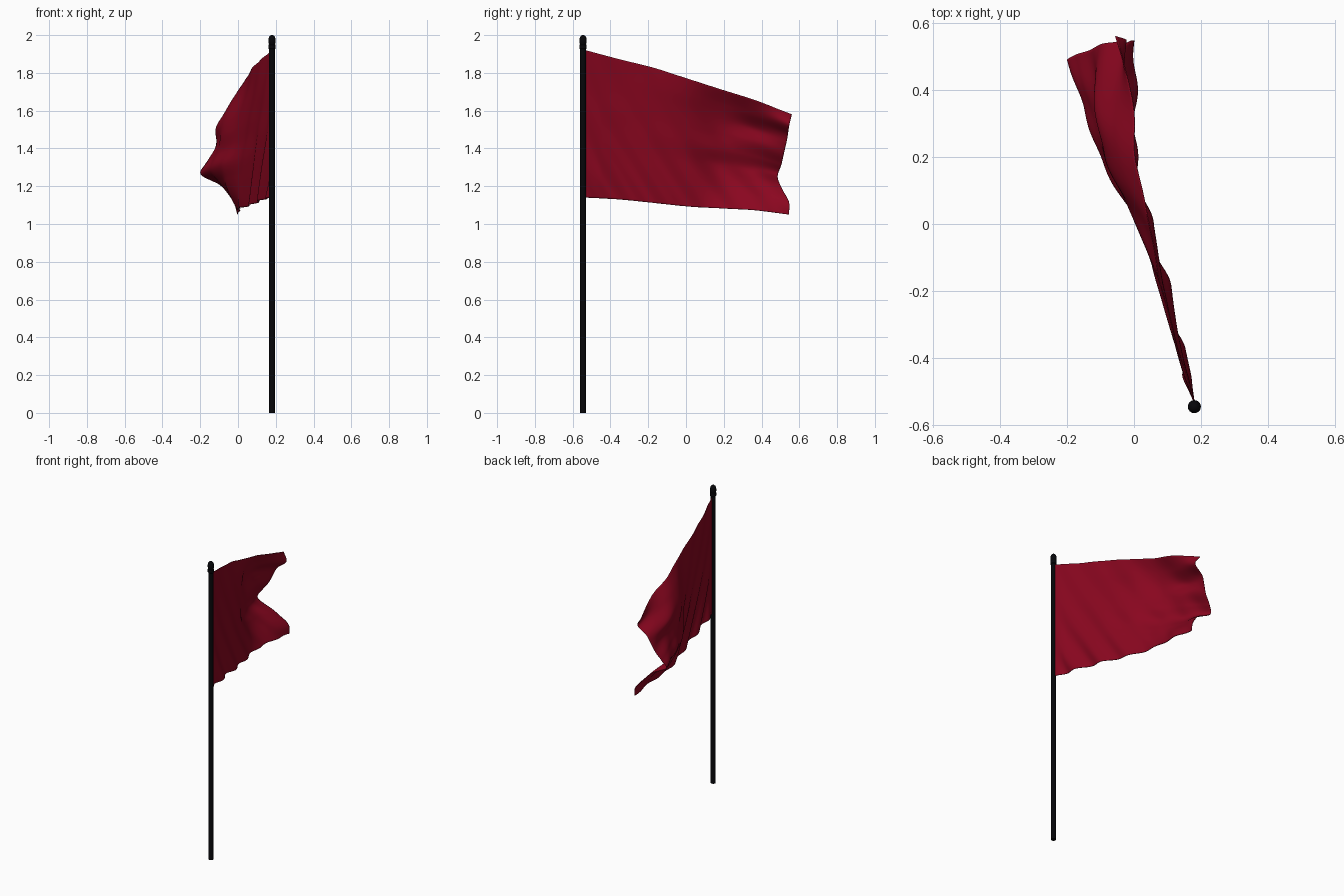
import bpy, bmesh, math

if "Cube" in bpy.data.objects:
    bpy.data.objects.remove(bpy.data.objects["Cube"])

def material(name, rgb):
    m = bpy.data.materials.new(name)
    m.diffuse_color = (*rgb, 1)
    m.use_nodes = True
    m.node_tree.nodes["Principled BSDF"].inputs["Base Color"].default_value = m.diffuse_color
    return m

RED = material("crimson cloth", (0.255, 0.002, 0.014))
BLACK = material("black metal", (0.002, 0.002, 0.003))
PX, PY = 0.18, -0.545

def finish(name, bm, mat, angle):
    me = bpy.data.meshes.new(name)
    bm.to_mesh(me)
    bm.free()
    me.materials.append(mat)
    ob = bpy.data.objects.new(name, me)
    bpy.context.collection.objects.link(ob)
    bpy.ops.object.select_all(action='DESELECT')
    bpy.context.view_layer.objects.active = ob
    ob.select_set(True)
    bpy.ops.object.shade_smooth_by_angle(angle=math.radians(angle))
    return ob

def lathe(name, profile, mat, n=24):
    bm = bmesh.new()
    rings = [[bm.verts.new((PX + r * math.cos(2 * math.pi * i / n),
                            PY + r * math.sin(2 * math.pi * i / n), z))
              for i in range(n)] for r, z in profile]
    for a, b in zip(rings, rings[1:]):
        for i in range(n):
            j = (i + 1) % n
            bm.faces.new((a[i], a[j], b[j], b[i]))
    bm.faces.new(rings[0][::-1])
    bm.faces.new(rings[-1])
    return finish(name, bm, mat, 40)

# Pole and its finial with collar
lathe("pole", [(0.0155, 0), (0.0155, 1.94)], BLACK)
lathe("finial", [(0.015, 1.925), (0.0195, 1.93), (0.0195, 1.948), (0.0165, 1.951),
                 (0.0165, 1.954), (0.019, 1.957), (0.0195, 1.975), (0.016, 1.99),
                 (0.009, 1.998), (0.002, 2.0)], BLACK)

def spline(vals, t):
    """Catmull-Rom through evenly spaced values, t in 0..1"""
    n = len(vals) - 1
    f = t * n
    i = min(int(f), n - 1)
    f -= i
    p1, p2 = vals[i], vals[i + 1]
    p0 = vals[i - 1] if i else 2 * p1 - p2
    p3 = vals[i + 2] if i + 2 <= n else 2 * p2 - p1
    return p1 + 0.5 * f * (p2 - p0 + f * (2 * p0 - 5 * p1 + 4 * p2 - p3
                                          + f * (3 * (p1 - p2) + p3 - p0)))

# Flag: sideways offset of the cloth, one row per station from hoist to fly,
# each listed from top edge to bottom edge
FOLDS = [
    [.18] * 9,
    [.125, .122, .122, .125, .125, .128, .13, .132, .133],
    [.078, .075, .07, .07, .075, .078, .085, .09, .095],
    [.045, .028, .01, .005, .01, .01, .025, .038, .047],
    [.005, -.045, -.075, -.08, -.075, -.09, -.06, -.03, .005],
    [-.005, -.055, -.115, -.105, -.13, -.145, -.09, -.035, .005],
    [-.055, -.025, -.085, -.11, -.135, -.175, -.195, -.095, -.045, -.01, 0],
]
TOP_Z = [1.92, 1.872, 1.827, 1.769, 1.71, 1.652, 1.58]
BOT_Z = [1.14, 1.13, 1.112, 1.093, 1.083, 1.073, 1.05]
FLY_Y = [.56, .545, .535, .52, .505, .485, .51, .545, .545]

NU, NV = 120, 90
bm = bmesh.new()
grid = []
for i in range(NU + 1):
    u = i / NU
    row = []
    for j in range(NV + 1):
        v = j / NV
        x = spline([spline(r, v) for r in FOLDS], u)
        y = -0.532 + u * (spline(FLY_Y, v) * u ** 3 + 0.55 * (1 - u ** 3) + 0.532)
        z = spline(TOP_Z, u) * (1 - v) + spline(BOT_Z, u) * v
        # diagonal ripples running down from the hoist, deepest at the bottom
        amp = 0.016 * min(1, u * 14) * (0.15 + 0.85 * v * v) * (1 - 0.7 * u)
        x += amp * math.sin(35 * (u - 0.45 * (v - 1)) - 3.67)
        row.append(bm.verts.new((x, y, z)))
    grid.append(row)
for i in range(NU):
    for j in range(NV):
        bm.faces.new((grid[i][j], grid[i][j + 1], grid[i + 1][j + 1], grid[i + 1][j]))
flag = finish("flag", bm, RED, 60)
s = flag.modifiers.new("cloth thickness", 'SOLIDIFY')
s.thickness = 0.003
s.offset = 0
